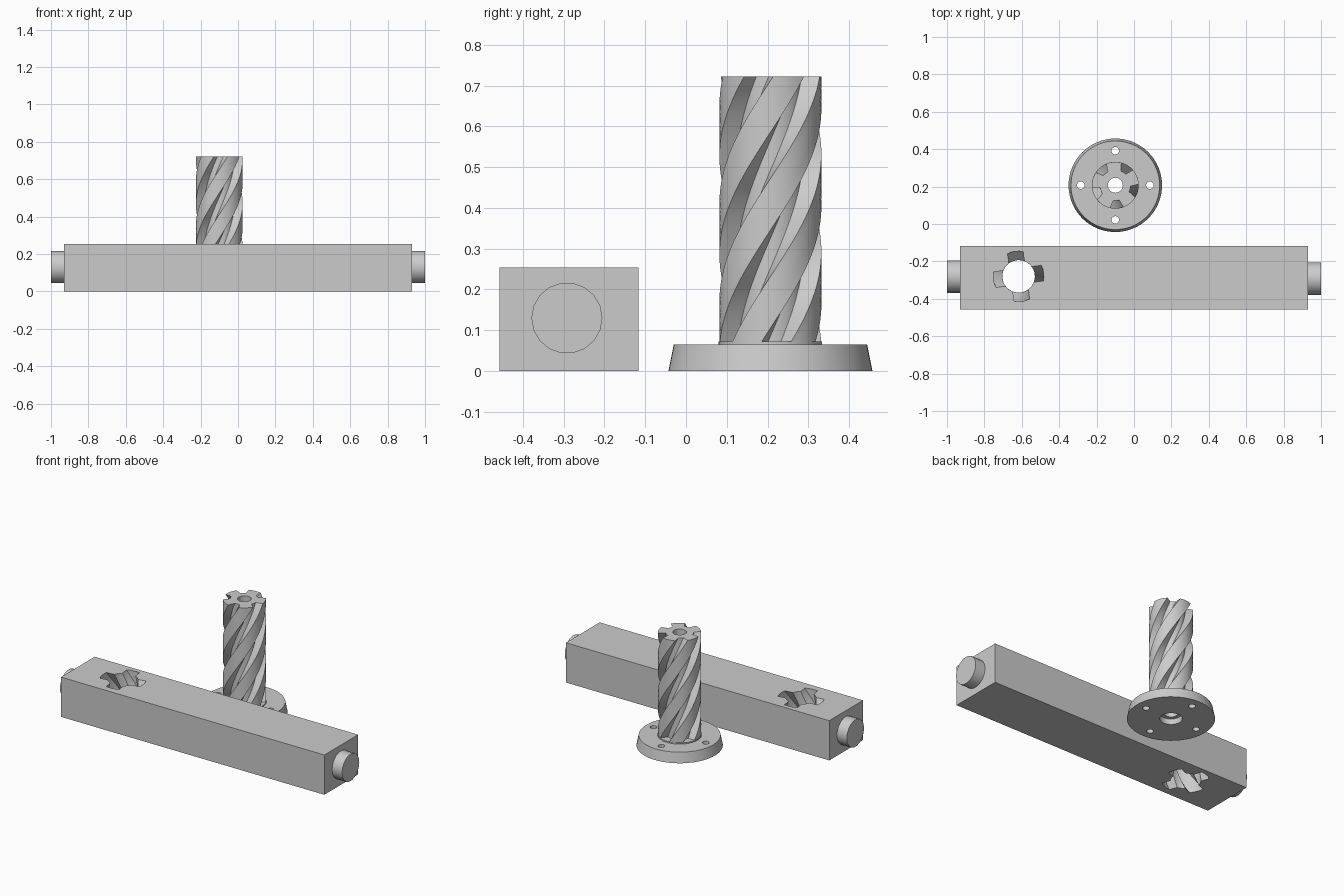
import bpy, bmesh
from math import radians, sin, cos, pi
from mathutils import Matrix

cube = bpy.data.objects.get("Cube")
if cube:
    bpy.data.objects.remove(cube, do_unlink=True)

grey = bpy.data.materials.new("plain grey")
grey.use_nodes = True
grey.diffuse_color = (0.6, 0.6, 0.6, 1)
grey.node_tree.nodes["Principled BSDF"].inputs["Base Color"].default_value = (0.6, 0.6, 0.6, 1)

SCREW_X, SCREW_Y = -0.1, 0.207
TWIST = radians(300)  # right-handed turn per unit of height


def finish(name, bm):
    bmesh.ops.recalc_face_normals(bm, faces=bm.faces[:])
    mesh = bpy.data.meshes.new(name)
    bm.to_mesh(mesh)
    bm.free()
    obj = bpy.data.objects.new(name, mesh)
    bpy.context.collection.objects.link(obj)
    mesh.materials.append(grey)
    return obj


def cone(name, x, y, z0, z1, r0, r1, sides=64):
    bm = bmesh.new()
    bmesh.ops.create_cone(bm, cap_ends=True, segments=sides, radius1=r0, radius2=r1, depth=z1 - z0,
                          matrix=Matrix.Translation((x, y, (z0 + z1) / 2)))
    return finish(name, bm)


def twisted_star(name, x, y, z0, z1, z_ref, teeth, r_in, r_out, half_in, half_out, start, steps):
    """Toothed cross-section swept upward along a helix."""
    outline = []
    pitch = 360 / teeth
    for k in range(teeth):
        mid = start + k * pitch
        for i in range(5):  # tooth tip
            outline.append((r_out, mid + half_out * (i / 2 - 1)))
        gap = pitch - 2 * half_in
        for i in range(5):  # flute floor
            outline.append((r_in, mid + half_in + gap * i / 4))
    bm = bmesh.new()
    rings = []
    for s in range(steps + 1):
        z = z0 + (z1 - z0) * s / steps
        turn = TWIST * (z - z_ref)
        rings.append([bm.verts.new((x + r * cos(radians(a) + turn), y + r * sin(radians(a) + turn), z))
                      for r, a in outline])
    n = len(outline)
    for low, high in zip(rings, rings[1:]):
        for i in range(n):
            j = (i + 1) % n
            bm.faces.new((low[i], low[j], high[j], high[i]))
    bm.faces.new(rings[0][::-1])
    bm.faces.new(rings[-1])
    return finish(name, bm)


def cut(obj, cutters):
    bpy.context.view_layer.objects.active = obj
    for cutter in cutters:
        mod = obj.modifiers.new("cut", 'BOOLEAN')
        mod.operation = 'DIFFERENCE'
        mod.solver = 'EXACT'
        mod.object = cutter
        bpy.ops.object.modifier_apply(modifier=mod.name)


def smooth(obj):
    bpy.ops.object.select_all(action='DESELECT')
    obj.select_set(True)
    bpy.context.view_layer.objects.active = obj
    bpy.ops.object.shade_smooth_by_angle(angle=radians(30))


# Long bar with a twisted four-slot hole
bm = bmesh.new()
bmesh.ops.create_cube(bm, size=1, matrix=Matrix.Translation((0, -0.287, 0.127))
                      @ Matrix.Diagonal((1.86, 0.34, 0.254, 1)))
bar = finish("bar", bm)
slot_cutter = twisted_star("slot_cutter", -0.617, -0.28, -0.02, 0.274, 0.254,
                           4, 0.087, 0.135, 29, 18.5, 8, 24)
cut(bar, [slot_cutter])
smooth(bar)

# Round pegs on both ends of the bar
for side, name, y in ((1, "left_peg", -0.292), (-1, "right_peg", -0.281)):
    bm = bmesh.new()
    bmesh.ops.create_cone(bm, cap_ends=True, segments=18, radius1=0.087, radius2=0.087, depth=0.07,
                          matrix=Matrix.Translation((side * 0.965, y, 0.13)) @ Matrix.Rotation(pi / 2, 4, 'Y'))
    smooth(finish(name, bm))

# Round base, collar and fluted screw
base = cone("base_flange", SCREW_X, SCREW_Y, 0, 0.065, 0.25, 0.237)
collar = cone("collar", SCREW_X, SCREW_Y, 0.065, 0.073, 0.127, 0.127)
screw = twisted_star("fluted_screw", SCREW_X, SCREW_Y, 0.073, 0.722, 0.722,
                     5, 0.082, 0.125, 25, 19, 22, 60)

# Centre bore, wider recess underneath and four bolt holes
bore = cone("bore_cutter", SCREW_X, SCREW_Y, -0.05, 0.8, 0.04, 0.04, 32)
recess = cone("recess_cutter", SCREW_X, SCREW_Y, -0.05, 0.035, 0.064, 0.064, 32)
bolts = [cone("bolt_cutter", SCREW_X + 0.185 * cos(k * pi / 2), SCREW_Y + 0.185 * sin(k * pi / 2),
              -0.05, 0.1, 0.02, 0.02, 20) for k in range(4)]
cut(base, [bore, recess] + bolts)
cut(collar, [bore])
cut(screw, [bore])
for part in (base, collar, screw):
    smooth(part)

for helper in [slot_cutter, bore, recess] + bolts:
    bpy.data.objects.remove(helper, do_unlink=True)
